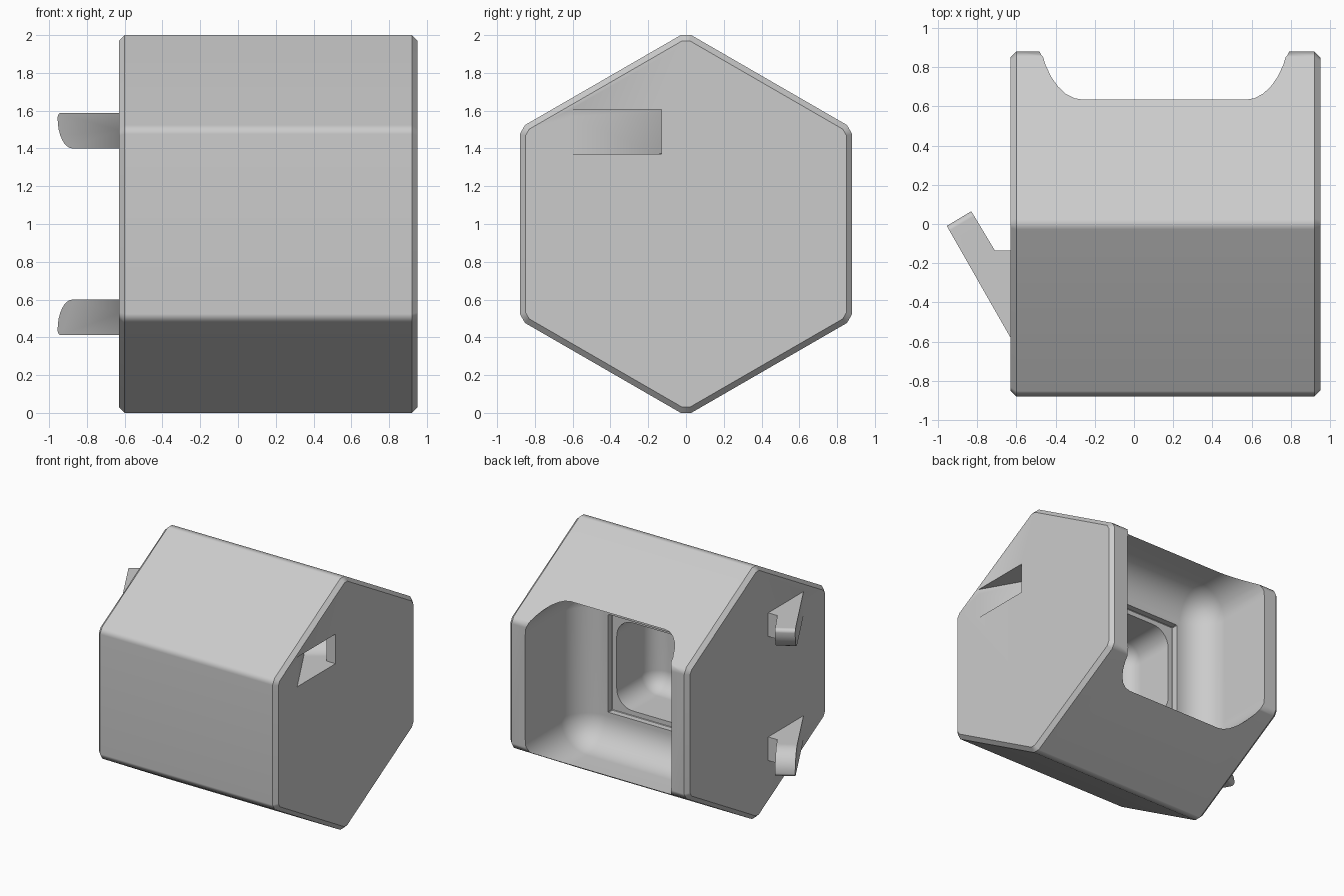
import bpy, bmesh, math
from mathutils import Matrix, Vector

if "Cube" in bpy.data.objects:
    bpy.data.objects.remove(bpy.data.objects["Cube"], do_unlink=True)

grey = bpy.data.materials.new("plain grey")
grey.use_nodes = True
grey.diffuse_color = (0.6, 0.6, 0.6, 1)
grey.node_tree.nodes["Principled BSDF"].inputs["Base Color"].default_value = (0.6, 0.6, 0.6, 1)


def finish(bm, name):
    bmesh.ops.recalc_face_normals(bm, faces=bm.faces)
    mesh = bpy.data.meshes.new(name)
    bm.to_mesh(mesh)
    bm.free()
    mesh.materials.append(grey)
    obj = bpy.data.objects.new(name, mesh)
    bpy.context.collection.objects.link(obj)
    return obj


def bevel(bm, edges, width, segments=1):
    bmesh.ops.bevel(bm, geom=edges, offset=width, segments=segments, profile=0.5,
                    affect='EDGES', clamp_overlap=True)


def rounded_box(name, lo, hi, radius, segments=8):
    bm = bmesh.new()
    size = Vector(hi) - Vector(lo)
    mid = (Vector(hi) + Vector(lo)) / 2
    bmesh.ops.create_cube(bm, size=1, matrix=Matrix.Translation(mid) @ Matrix.Diagonal((*size, 1)))
    bevel(bm, bm.edges[:], radius, segments)
    return finish(bm, name)


def slanted_peg(name, profile, low, high, big, small, side):
    """Prism over a plan profile; its tip is rounded more on the side facing mid height."""
    bm = bmesh.new()
    base = bm.faces.new([bm.verts.new((x, y, low)) for x, y in profile])
    top = bmesh.ops.extrude_face_region(bm, geom=[base])["geom"]
    bmesh.ops.translate(bm, verts=[v for v in top if isinstance(v, bmesh.types.BMVert)],
                        vec=(0, 0, high - low))
    tip = [Vector(p) for p in profile[1:3]]

    def tip_edges(z):
        return [e for e in bm.edges if all(abs(v.co.z - z) < 1e-4 and
                min((v.co.xy - t).length for t in tip) < 1e-4 for v in e.verts)]
    bevel(bm, tip_edges(low), big, 8)
    bevel(bm, tip_edges(high), small, 5)
    if side < 0:
        for v in bm.verts:
            v.co.z = 2 - v.co.z
    return finish(bm, name)


def apply_boolean(target, tool, operation):
    mod = target.modifiers.new("join", 'BOOLEAN')
    mod.object, mod.operation, mod.solver = tool, operation, 'EXACT'
    bpy.context.view_layer.objects.active = target
    bpy.ops.object.modifier_apply(modifier=mod.name)
    bpy.data.objects.remove(tool, do_unlink=True)


# Hexagonal body lying along x, with softened long edges and chamfered ends
LEFT, RIGHT = 0.95, -0.63
bm = bmesh.new()
spin = Matrix.Translation(((LEFT + RIGHT) / 2, 0, 1)) @ Matrix.Rotation(math.pi / 2, 4, 'Y')
bmesh.ops.create_cone(bm, cap_ends=True, segments=6, radius1=1.016, radius2=1.016,
                      depth=LEFT - RIGHT)
if abs(max(v.co.x for v in bm.verts) - 1.016) > 0.01:
    bmesh.ops.rotate(bm, verts=bm.verts, matrix=Matrix.Rotation(math.pi / 6, 3, 'Z'))
bmesh.ops.transform(bm, matrix=spin, verts=bm.verts)
bevel(bm, [e for e in bm.edges if abs(e.verts[0].co.x - e.verts[1].co.x) > 1], 0.032)
bevel(bm, [e for e in bm.edges if abs(e.verts[0].co.x - e.verts[1].co.x) < 0.01], 0.03)
body = finish(bm, "hexagonal_body")

# Rear bay, stepped window rim and deeper pocket
cx = 0.155
apply_boolean(body, rounded_box("bay_cutter", (-0.49, 0.2, 0.35), (0.8, 1.6, 1.65), 0.23), 'DIFFERENCE')
apply_boolean(body, rounded_box("rim_cutter", (cx - 0.39, 0.15, 0.61), (cx + 0.39, 0.5, 1.39), 0.004, 1), 'DIFFERENCE')
apply_boolean(body, rounded_box("pocket_cutter", (cx - 0.35, -0.3, 0.65), (cx + 0.35, 0.4, 1.35), 0.14), 'DIFFERENCE')

# Slanted slots in the left end and matching hooks on the right end
hook_plan = [(-0.6, -0.632), (-0.955, -0.01), (-0.83, 0.065), (-0.71, -0.135), (-0.6, -0.135)]
slot_plan = [(1.0, -0.70), (0.605, -0.01), (0.75, 0.09), (0.87, -0.13), (1.0, -0.13)]
for side, place in ((1, "upper"), (-1, "lower")):
    slot = slanted_peg(place + "_slot_cutter", slot_plan, 1.37, 1.605, 0.17, 0.05, side)
    apply_boolean(body, slot, 'DIFFERENCE')
    hook = slanted_peg(place + "_hook", hook_plan, 1.4, 1.588, 0.16, 0.05, side)
    apply_boolean(body, hook, 'UNION')

# Smooth the fillets, keep the crisp edges
bpy.ops.object.select_all(action='DESELECT')
body.select_set(True)
bpy.context.view_layer.objects.active = body
bpy.ops.object.shade_smooth_by_angle(angle=math.radians(35))
weighted = body.modifiers.new("even shading", 'WEIGHTED_NORMAL')
weighted.keep_sharp = True
